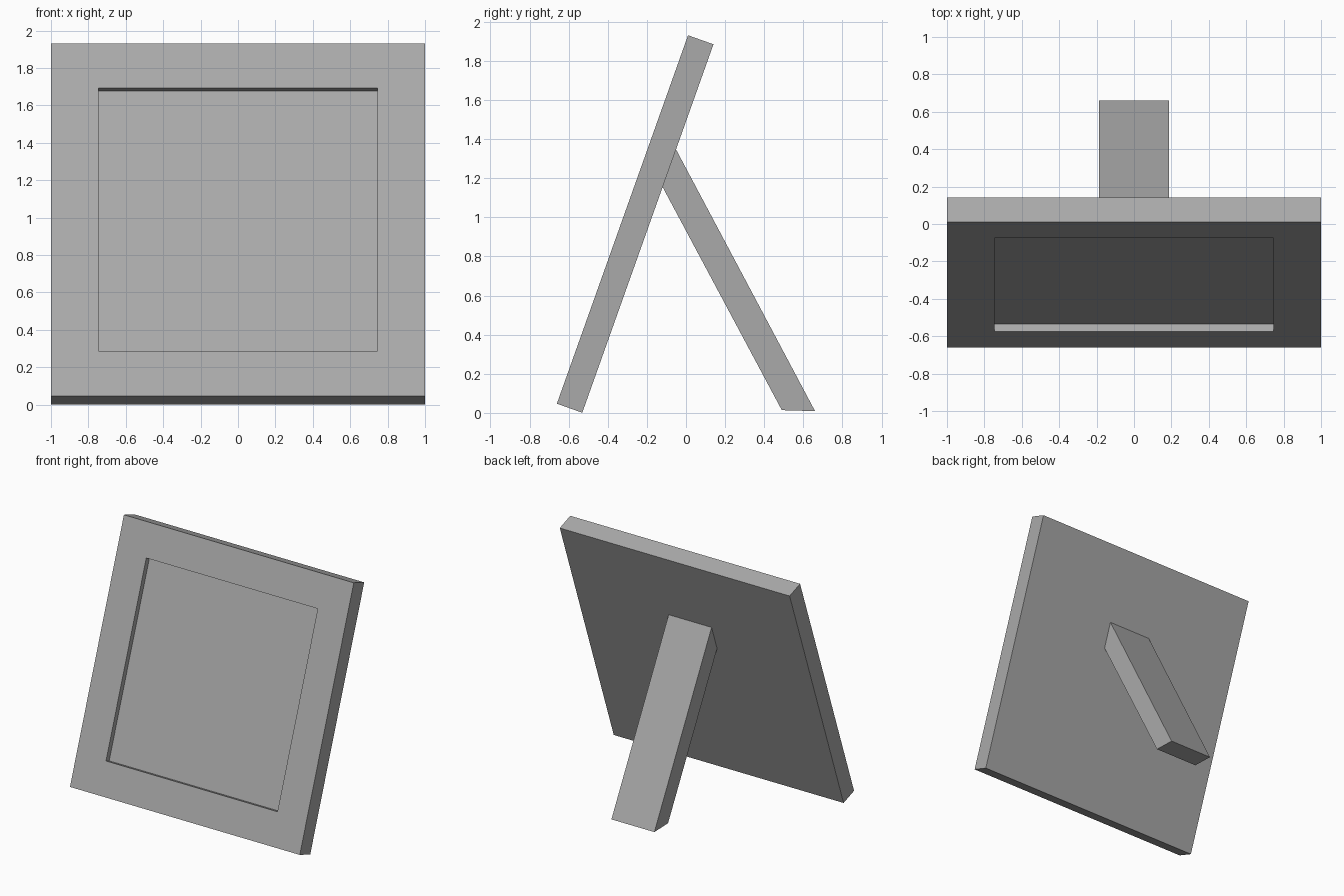
import bpy, bmesh, math
from mathutils import Matrix

cube = bpy.data.objects.get("Cube")
if cube:
    bpy.data.objects.remove(cube, do_unlink=True)

GREY = (0.4, 0.4, 0.4, 1.0)
TILT = math.radians(-19.6)
SIZE, THICK = 2.0, 0.138
MARGIN, RECESS = 0.254, 0.042
LEG_HALF_WIDTH = 0.187

grey = bpy.data.materials.new("plain grey")
grey.use_nodes = True
grey.diffuse_color = GREY
grey.node_tree.nodes["Principled BSDF"].inputs["Base Color"].default_value = GREY


def add_object(name, bm):
    bmesh.ops.recalc_face_normals(bm, faces=bm.faces[:])
    mesh = bpy.data.meshes.new(name)
    bm.to_mesh(mesh)
    bm.free()
    mesh.materials.append(grey)
    obj = bpy.data.objects.new(name, mesh)
    bpy.context.collection.objects.link(obj)
    return obj


# Square frame panel with a recessed picture area, leaning back
bm = bmesh.new()
bmesh.ops.create_cube(bm, size=1, matrix=Matrix.Diagonal((SIZE, THICK, SIZE, 1)))
bm.normal_update()
front = min(bm.faces, key=lambda f: f.calc_center_median().y)
bmesh.ops.inset_region(bm, faces=[front], thickness=MARGIN, use_even_offset=True)
bmesh.ops.inset_region(bm, faces=[front], thickness=0, depth=-RECESS)
frame = add_object("frame_panel", bm)
frame.rotation_euler.x = TILT
frame.location = (0, -0.26, 0.966)

# Rear support leg, its upper end sunk slightly into the panel
profile = [(0.49, 0.014), (0.66, 0.009), (-0.063, 1.37), (-0.133, 1.18)]
bm = bmesh.new()
side = bm.faces.new([bm.verts.new((-LEG_HALF_WIDTH, y, z)) for y, z in profile])
extruded = bmesh.ops.extrude_face_region(bm, geom=[side])["geom"]
bmesh.ops.translate(bm, vec=(2 * LEG_HALF_WIDTH, 0, 0),
                    verts=[g for g in extruded if isinstance(g, bmesh.types.BMVert)])
add_object("support_leg", bm)
